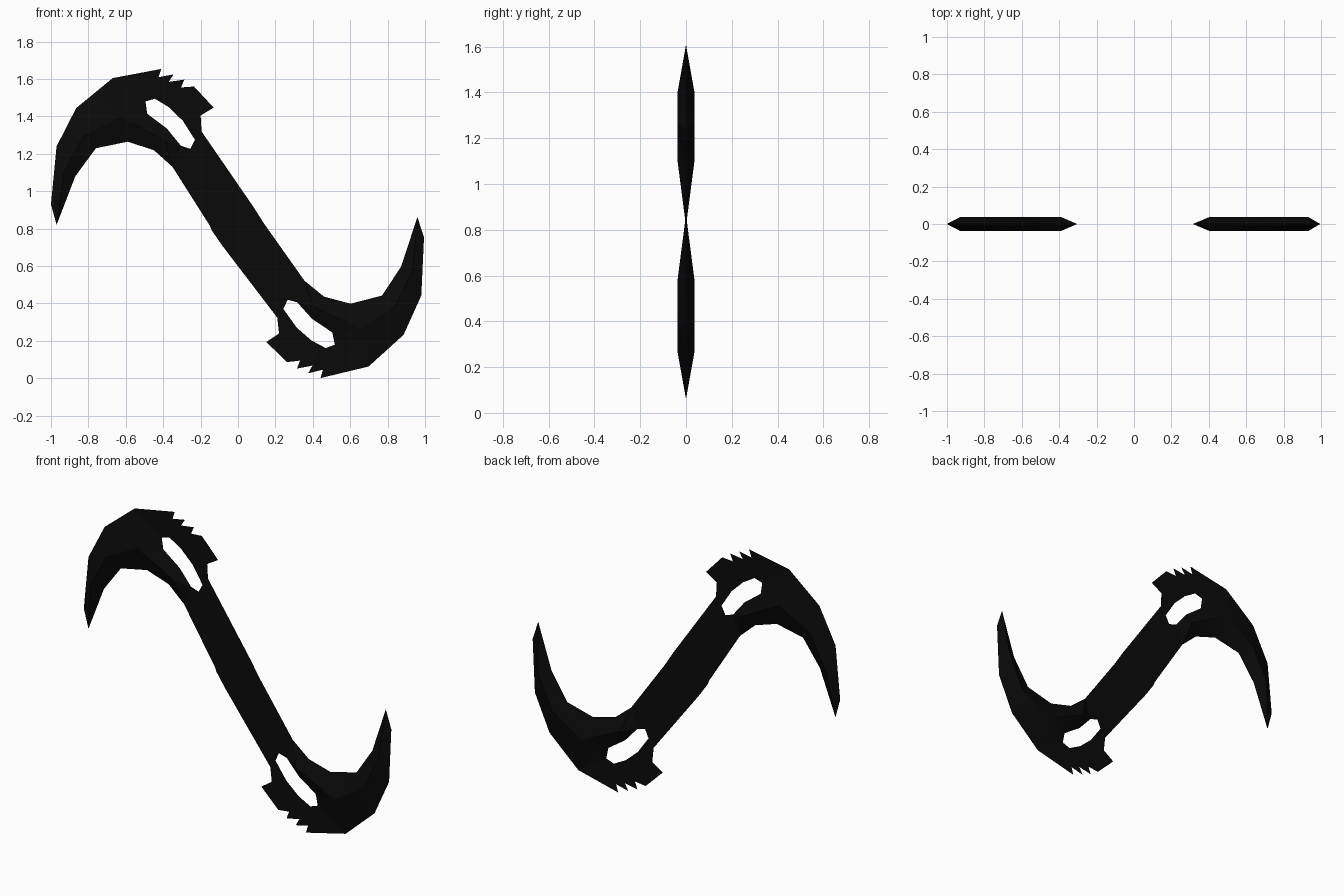
import bpy
import bmesh
from math import pi
from mathutils import Matrix, Vector

if "Cube" in bpy.data.objects:
    bpy.data.objects.remove(bpy.data.objects["Cube"], do_unlink=True)

RIDGE_DEPTH = 0.037
EDGE_DEPTH = 0.0005

black = bpy.data.materials.new("matte_black")
black.use_nodes = True
colour = (0.003, 0.003, 0.003, 1)
black.diffuse_color = colour
black.node_tree.nodes["Principled BSDF"].inputs["Base Color"].default_value = colour


def turn(angle, x, z):
    """Rotation in the front plane about the point (x, z)."""
    centre = Matrix.Translation((x, 0, z))
    return centre @ Matrix.Rotation(-angle, 4, "Y") @ centre.inverted()


def make_part(name, faces, raised=(), placement=Matrix()):
    """Two mirrored sheets joined by a sharp rim; raised points form the ridge."""
    bm = bmesh.new()
    front, back = {}, {}
    for point in dict.fromkeys(p for face in faces for p in face):
        depth = RIDGE_DEPTH if point in raised else EDGE_DEPTH
        x, z = point
        front[point] = bm.verts.new((x, -depth, z))
        back[point] = bm.verts.new((x, depth, z))
    twin = {front[p]: back[p] for p in front}
    for face in faces:
        bm.faces.new([front[p] for p in face])
    rim = [e for e in bm.edges if e.is_boundary]
    for face in faces:
        bm.faces.new([back[p] for p in reversed(face)])
    for edge in rim:
        a, b = edge.verts
        bm.faces.new((a, b, twin[b], twin[a]))
    bmesh.ops.recalc_face_normals(bm, faces=bm.faces)
    bm.transform(placement)
    mesh = bpy.data.meshes.new(name)
    bm.to_mesh(mesh)
    bm.free()
    mesh.materials.append(black)
    obj = bpy.data.objects.new(name, mesh)
    bpy.context.collection.objects.link(obj)
    bpy.ops.object.select_all(action="DESELECT")
    obj.select_set(True)
    bpy.context.view_layer.objects.active = obj
    bpy.ops.object.shade_smooth_by_angle()
    return obj


# Outlines of one half, from the blade tip towards the shaft
tip = (-.97, .82)
outer = [(-1, .93), (-.97, 1.24), (-.865, 1.445), (-.67, 1.605)]
ridge = [(-.93, 1.1), (-.83, 1.29), (-.63, 1.4), (-.39, 1.27)]
inner = [(-.87, 1.08), (-.76, 1.23), (-.59, 1.265), (-.45, 1.22), (-.35, 1.13)]

# Slot between blade and guard: blade side, then guard side
slot_blade = [(-.495, 1.48), (-.485, 1.414), (-.38, 1.335), (-.305, 1.243)]
slot_end = (-.255, 1.227)
slot_guard = [(-.23, 1.275), (-.295, 1.377), (-.37, 1.45), (-.445, 1.495)]

# Saw teeth and the lug of the guard
teeth = [(-.41, 1.654), (-.425, 1.61), (-.345, 1.625), (-.37, 1.585),
         (-.287, 1.597), (-.305, 1.555)]
lug = [(-.235, 1.56), (-.13, 1.447), (-.2, 1.405)]
neck = (-.195, 1.32)
shaft_end = [(.08, .92), (-.15, .815)]

# Blade: an outer and an inner bevel meeting on the ridge
blade = [(tip, outer[0], ridge[0]), (tip, ridge[0], inner[0])]
for i in range(2):
    blade.append((outer[i], outer[i + 1], ridge[i + 1], ridge[i]))
blade.append((outer[2], outer[3], ridge[2]))
for i in range(3):
    blade.append((ridge[i], ridge[i + 1], inner[i + 1], inner[i]))
# Blade root: around the slot
blade += [
    (outer[3], slot_blade[0], ridge[2]),
    (slot_blade[0], slot_blade[1], ridge[2]),
    (ridge[2], slot_blade[1], slot_blade[2], ridge[3]),
    (slot_blade[2], slot_blade[3], ridge[3]),
    (ridge[3], slot_blade[3], inner[4]),
    (ridge[3], inner[4], inner[3]),
]

guard = [(outer[3], *teeth, *lug, neck, *slot_guard, slot_blade[0])]
shaft = [(inner[4], slot_blade[3], slot_end, slot_guard[0], neck, *shaft_end)]

# The lower half is the upper one turned round, slightly past half a turn
lower = turn(0.05, .4, .63) @ turn(pi, 0, .827)
for side, placement in (("upper", Matrix()), ("lower", lower)):
    make_part(side + "_blade", blade, ridge, placement)
    make_part(side + "_toothed_guard", guard, (), placement)
    make_part(side + "_shaft", shaft, (), placement)

# Grip joining the two shafts
far_end = [lower @ Vector((x, 0, z)) for x, z in shaft_end]
far_end = [(v.x, v.z) for v in far_end]
make_part("grip", [(*shaft_end, (-.14, .79), *far_end)])
